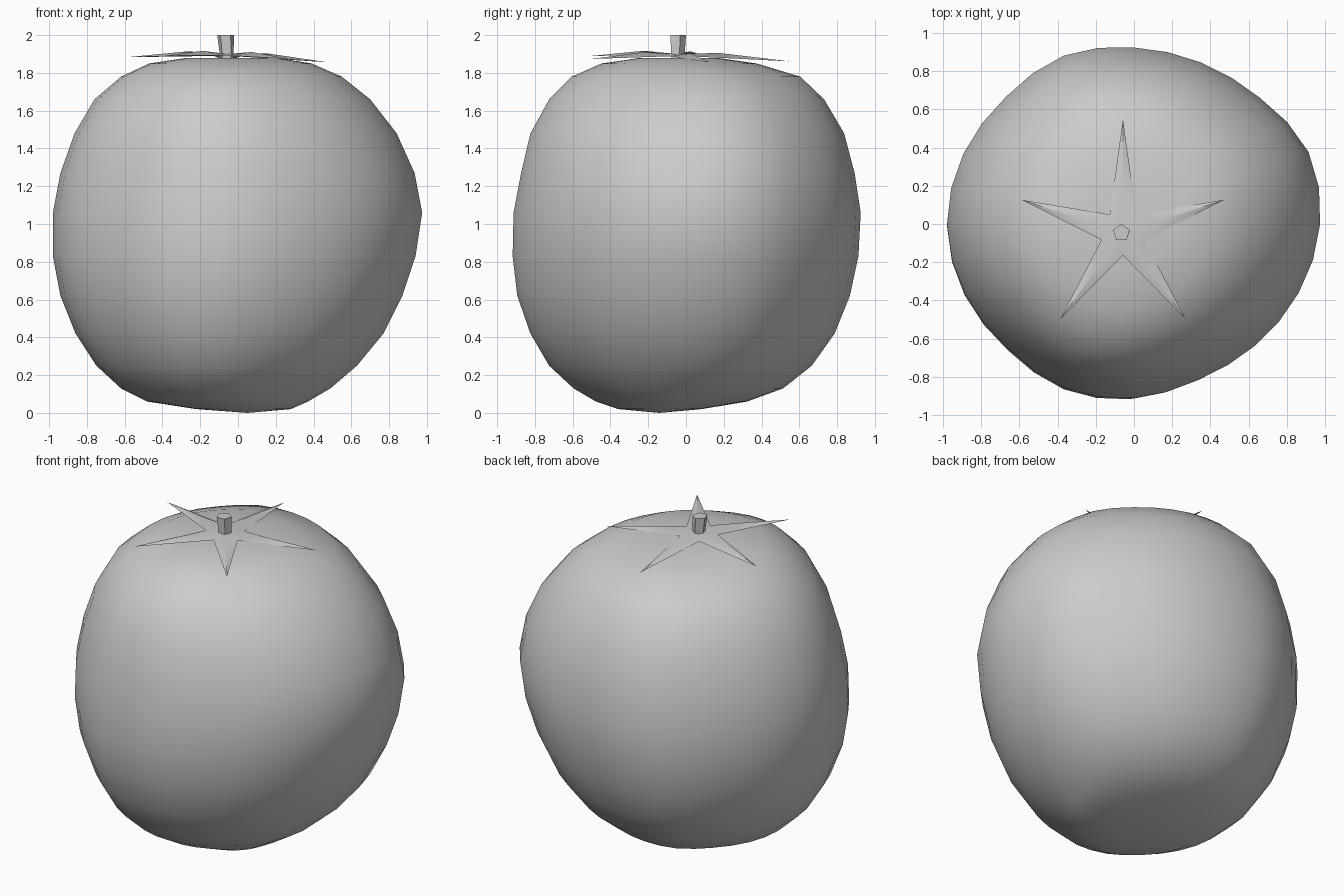
import bpy
import bmesh
from math import sin, cos, pi, tau, radians
from mathutils import Vector

cube = bpy.data.objects.get("Cube")
if cube:
    bpy.data.objects.remove(cube, do_unlink=True)

grey = bpy.data.materials.new("plain grey")
grey.use_nodes = True
grey.diffuse_color = (0.6, 0.6, 0.6, 1)
grey.node_tree.nodes["Principled BSDF"].inputs["Base Color"].default_value = (0.6, 0.6, 0.6, 1)


def make_object(name, bm, smooth_angle=None):
    bmesh.ops.recalc_face_normals(bm, faces=bm.faces[:])
    mesh = bpy.data.meshes.new(name)
    bm.to_mesh(mesh)
    bm.free()
    mesh.materials.append(grey)
    obj = bpy.data.objects.new(name, mesh)
    bpy.context.collection.objects.link(obj)
    if smooth_angle:
        bpy.ops.object.select_all(action="DESELECT")
        bpy.context.view_layer.objects.active = obj
        obj.select_set(True)
        bpy.ops.object.shade_smooth_by_angle(angle=radians(smooth_angle))
    return obj


def bridge(bm, lower, upper):
    count = len(lower)
    for i in range(count):
        j = (i + 1) % count
        bm.faces.new((lower[i], lower[j], upper[j], upper[i]))


def fan(bm, ring, tip):
    for i, vert in enumerate(ring):
        bm.faces.new((vert, ring[(i + 1) % len(ring)], tip))


# Fruit: a slightly lopsided plan outline, lofted through uneven rings
SEGMENTS = 32
outline_radii = [.98, .995, .94, .922, .93, .96, .948, .968,
                 .98, .958, .927, .933, .915, .887, .903, .94]


def plan_radius(i):
    # Even steps use the listed radius, odd steps a smooth in-between
    k, n = i // 2, len(outline_radii)
    a, b, c, d = (outline_radii[(k + s) % n] for s in (-1, 0, 1, 2))
    return b if i % 2 == 0 else (9 * (b + c) - a - d) / 16


plan = []
for i in range(SEGMENTS):
    angle = tau * i / SEGMENTS
    plan.append((plan_radius(i) * cos(angle) / .98, plan_radius(i) * sin(angle) / .922))

# Height, then reach to the right, left, front and back
rings = [
    (.02, .22, .28, .36, .08), (.06, .48, .37, .48, .32),
    (.13, .62, .49, .60, .51), (.25, .75, .63, .73, .66),
    (.42, .86, .77, .83, .78), (.62, .94, .87, .90, .86),
    (.83, .98, .94, .925, .905), (1.06, .98, .975, .92, .917),
    (1.27, .94, .935, .88, .885), (1.48, .865, .84, .83, .83),
    (1.66, .76, .70, .73, .725), (1.78, .62, .55, .61, .60),
    (1.85, .47, .39, .45, .37), (1.88, .27, .20, .24, .16),
]
bm = bmesh.new()
loops = []
for z, right, left, front, back in rings:
    cx, cy = (left - right) / 2, (back - front) / 2
    rx, ry = (left + right) / 2, (back + front) / 2
    loops.append([bm.verts.new((cx + rx * u, cy + ry * v, z)) for u, v in plan])
for lower, upper in zip(loops, loops[1:]):
    bridge(bm, lower, upper)
fan(bm, loops[0], bm.verts.new((.05, -.14, 0)))
fan(bm, loops[-1], bm.verts.new((-.05, -.05, 1.88)))
make_object("fruit_body", bm, 60)

# Calyx: a thin five-pointed star drooping towards its tips
centre = Vector((-.058, -.046, 0))
bm = bmesh.new()
hub = bm.verts.new(centre + Vector((0, 0, 1.9)))


def star_vert(angle, radius, z):
    x, y = radius * cos(angle), radius * sin(angle)
    return bm.verts.new(centre + Vector((x, y, z - .025 * x - .02 * y)))


valleys = [star_vert(pi / 2 + tau * (i + .5) / 5, .118, 1.89) for i in range(5)]
for i in range(5):
    angle = pi / 2 + tau * i / 5
    ridge = star_vert(angle, .22, 1.91)
    tip = star_vert(angle, .595 if i == 0 else .56, 1.873)
    before, after = valleys[i - 1], valleys[i]
    for corners in ((hub, before, ridge), (before, tip, ridge),
                    (ridge, tip, after), (hub, ridge, after)):
        bm.faces.new(corners)
make_object("leaf_star", bm, 40)

# Stem: a short five-sided stub, a little wider at the top
bm = bmesh.new()
stem_loops = []
for z, radius, shift in ((1.87, .037, 0), (2, .046, -.008)):
    stem_loops.append([bm.verts.new((centre.x + shift + radius * cos(pi / 2 + tau * i / 5),
                                     centre.y + radius * sin(pi / 2 + tau * i / 5), z))
                       for i in range(5)])
bridge(bm, *stem_loops)
bm.faces.new(stem_loops[0][::-1])
bm.faces.new(stem_loops[1])
make_object("stem", bm)
